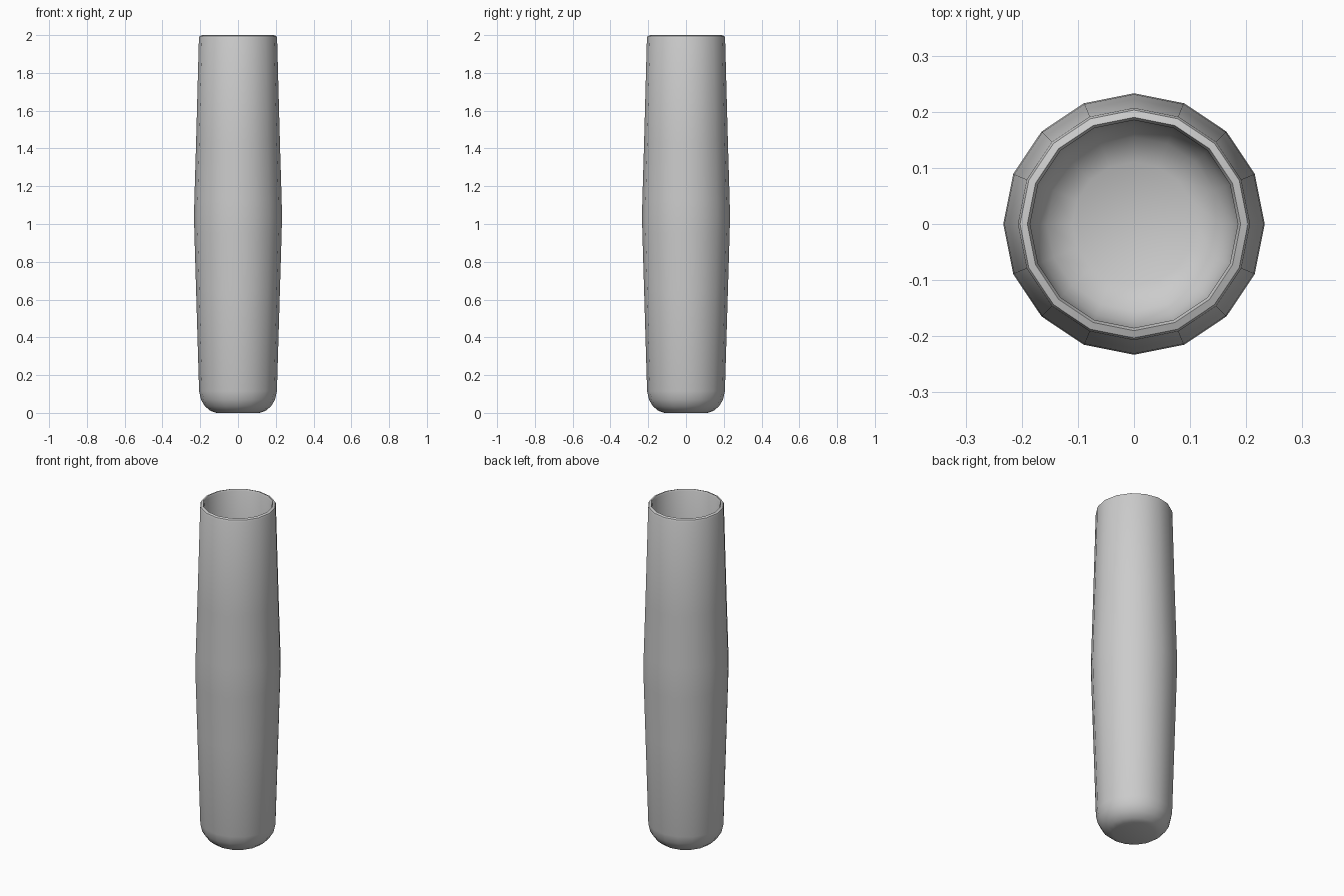
import bpy, bmesh, math

if "Cube" in bpy.data.objects:
    bpy.data.objects.remove(bpy.data.objects["Cube"])

SIDES = 16

# Profile (radius, height): outer base, bulged wall, bevelled lip, then inner wall and floor
profile = [
    (0.115, 0.0), (0.145, 0.01), (0.175, 0.035), (0.196, 0.07), (0.206, 0.115),
    (0.222, 0.65), (0.231, 0.95), (0.233, 1.04), (0.231, 1.13), (0.222, 1.43),
    (0.207, 1.985), (0.203, 1.995), (0.19, 2.0), (0.185, 1.99),
    (0.202, 1.43), (0.213, 1.04), (0.202, 0.65),
    (0.186, 0.125), (0.176, 0.085), (0.155, 0.05), (0.11, 0.025),
]

bm = bmesh.new()


def ring(radius, z):
    return [bm.verts.new((radius * math.cos(2 * math.pi * i / SIDES),
                          radius * math.sin(2 * math.pi * i / SIDES), z))
            for i in range(SIDES)]


# Tube wall
rings = [ring(r, z) for r, z in profile]
for low, high in zip(rings, rings[1:]):
    for i in range(SIDES):
        j = (i + 1) % SIDES
        bm.faces.new((low[i], low[j], high[j], high[i]))

# Underside and inner floor
bm.faces.new(rings[0][::-1])
bm.faces.new(rings[-1])
bmesh.ops.recalc_face_normals(bm, faces=bm.faces)

mesh = bpy.data.meshes.new("hollow_tube")
bm.to_mesh(mesh)
bm.free()
tube = bpy.data.objects.new("hollow_tube", mesh)
bpy.context.collection.objects.link(tube)
bpy.context.view_layer.objects.active = tube
tube.select_set(True)
bpy.ops.object.shade_smooth_by_angle(angle=math.radians(40))
